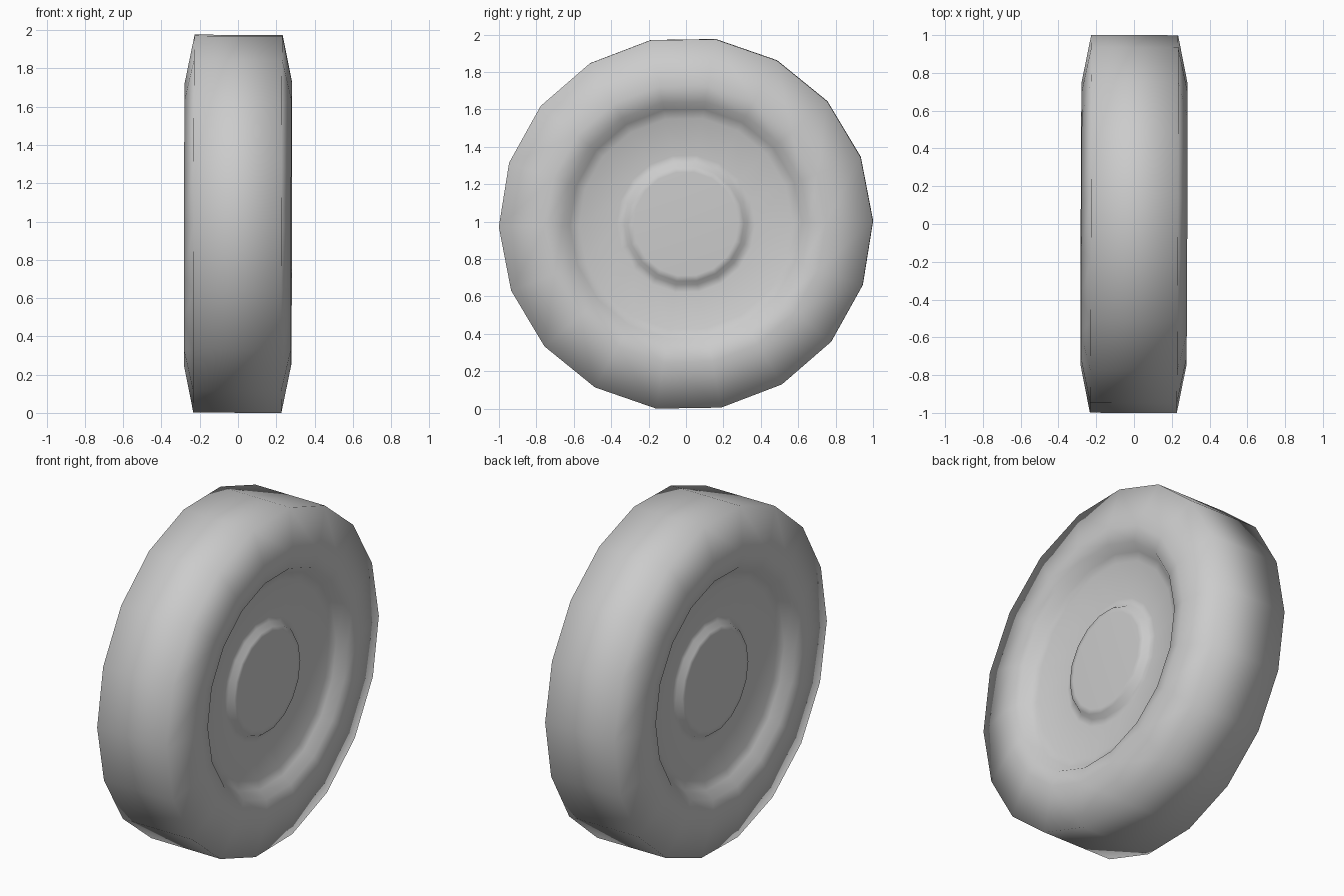
import bpy, bmesh, math
from mathutils import Matrix

if "Cube" in bpy.data.objects:
    bpy.data.objects.remove(bpy.data.objects["Cube"])

SIDES = 18
# Half profile from hub face to tread edge: (radius, x offset)
half = [(0.28, 0.197), (0.31, 0.195), (0.33, 0.165), (0.37, 0.16), (0.57, 0.20),
        (0.62, 0.215), (0.66, 0.265), (0.75, 0.28), (1.0, 0.23)]
profile = half + [(r, -x) for r, x in reversed(half)]

bm = bmesh.new()
rings = []
for r, x in profile:
    ring = []
    for i in range(SIDES):
        a = math.tau * i / SIDES + math.radians(0.9)
        ring.append(bm.verts.new((x, r * math.cos(a), r * math.sin(a))))
    rings.append(ring)

# Tyre, dish and hub walls
for a, b in zip(rings, rings[1:]):
    for i in range(SIDES):
        j = (i + 1) % SIDES
        bm.faces.new((a[i], b[i], b[j], a[j]))

# Hub caps
bm.faces.new(rings[0])
bm.faces.new(rings[-1][::-1])
bmesh.ops.recalc_face_normals(bm, faces=bm.faces)
for f in bm.faces:
    f.smooth = True

# Very slight lean of the axle, then stand the wheel on the ground
lean = Matrix.Rotation(math.radians(0.17), 4, 'Y') @ Matrix.Rotation(math.radians(-0.2), 4, 'Z')
bmesh.ops.transform(bm, matrix=lean, verts=bm.verts)
low = min(v.co.z for v in bm.verts)
bmesh.ops.translate(bm, vec=(0, 0, -low), verts=bm.verts)

mesh = bpy.data.meshes.new("wheel")
bm.to_mesh(mesh)
bm.free()
wheel = bpy.data.objects.new("wheel", mesh)
bpy.context.collection.objects.link(wheel)
